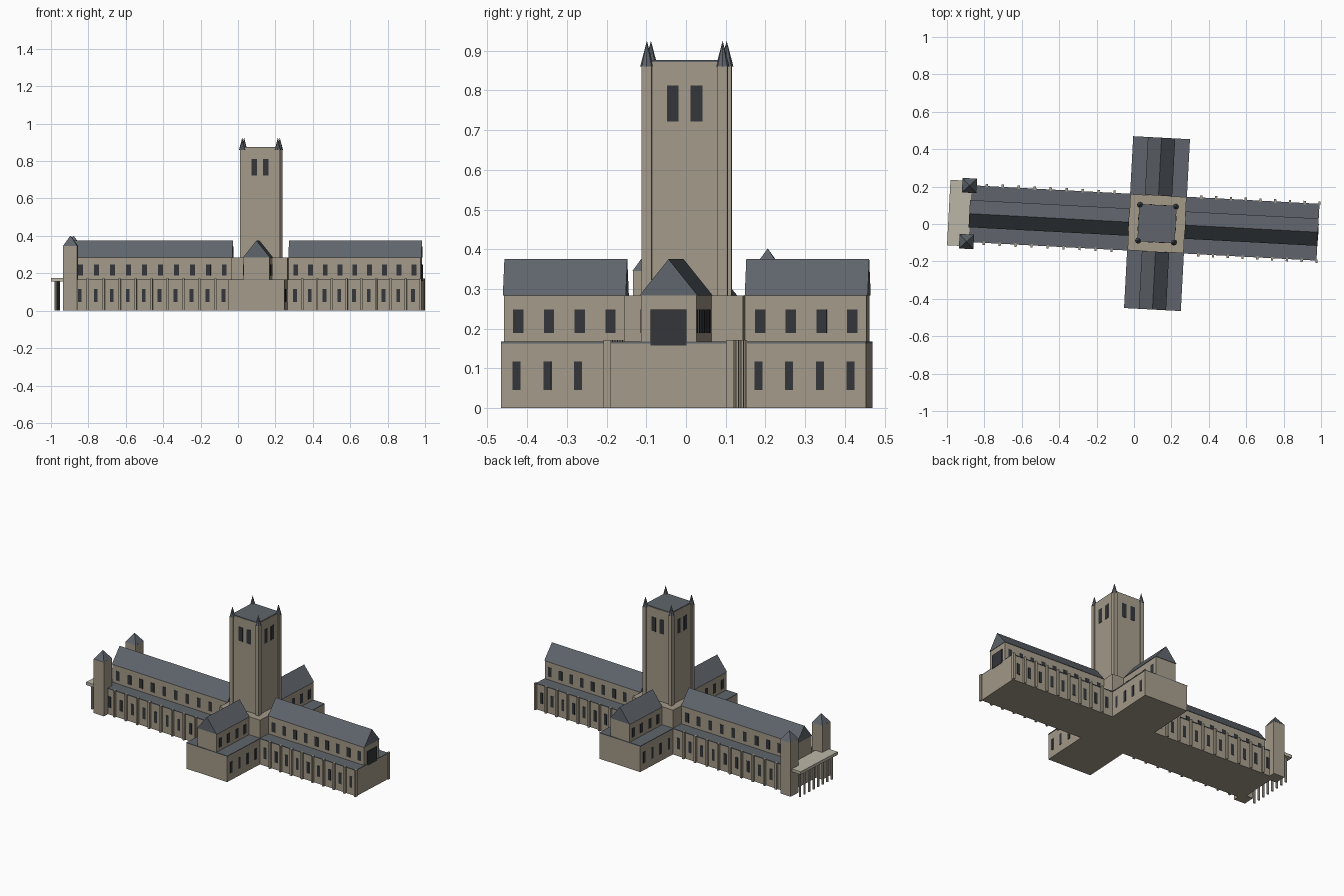
import bpy, bmesh, math
from mathutils import Matrix, Vector

if "Cube" in bpy.data.objects:
    bpy.data.objects.remove(bpy.data.objects["Cube"])

# Building frame: u along the nave, v along the transepts, turned about 3 degrees
FRAME = Matrix.Translation((0.123, 0.002, 0)) @ Matrix.Rotation(math.radians(-3.05), 4, 'Z')
WEST, EAST, ARM, CROSS, AISLE, CLER = -1.005, 0.862, 0.46, 0.15, 0.15, 0.07


def material(name, rgb):
    m = bpy.data.materials.new(name)
    m.diffuse_color = (*rgb, 1)
    m.use_nodes = True
    m.node_tree.nodes["Principled BSDF"].inputs["Base Color"].default_value = m.diffuse_color
    return m


STONE = material("stone", (0.37, 0.325, 0.25))
PALE = material("pale_stone", (0.50, 0.47, 0.39))
SLATE = material("slate", (0.115, 0.13, 0.15))
GLASS = material("dark_glass", (0.033, 0.036, 0.042))


def finish(name, bm, mat):
    bmesh.ops.recalc_face_normals(bm, faces=bm.faces)
    me = bpy.data.meshes.new(name)
    bm.to_mesh(me)
    bm.free()
    me.materials.append(mat)
    ob = bpy.data.objects.new(name, me)
    ob.matrix_world = FRAME
    bpy.context.collection.objects.link(ob)
    return ob


def add_box(bm, u0, u1, v0, v1, z0, z1):
    size = Matrix.Diagonal((abs(u1 - u0), abs(v1 - v0), z1 - z0, 1))
    mid = Matrix.Translation(((u0 + u1) / 2, (v0 + v1) / 2, (z0 + z1) / 2))
    bmesh.ops.create_cube(bm, size=1, matrix=mid @ size)


def boxes(name, mat, items):
    bm = bmesh.new()
    for b in items:
        add_box(bm, *b)
    return finish(name, bm, mat)


def cones(name, mat, spots, z0, z1, r0, r1, sides, turn=0):
    bm = bmesh.new()
    for u, v in spots:
        m = Matrix.Translation((u, v, (z0 + z1) / 2)) @ Matrix.Rotation(turn, 4, 'Z')
        bmesh.ops.create_cone(bm, cap_ends=True, segments=sides, radius1=r0, radius2=r1,
                              depth=z1 - z0, matrix=m)
    return finish(name, bm, mat)


def gable_roof(name, a, b, along_u, half=0.073, z0=0.284, z1=0.375):
    bm = bmesh.new()
    tri = []
    for w, z in ((-half, z0), (half, z0), (0, z1)):
        tri.append(bm.verts.new((a, w, z) if along_u else (w, a, z)))
    face = bm.faces.new(tri)
    ext = bmesh.ops.extrude_face_region(bm, geom=[face])
    shift = Vector((b - a, 0, 0)) if along_u else Vector((0, b - a, 0))
    bmesh.ops.translate(bm, vec=shift, verts=[g for g in ext["geom"] if isinstance(g, bmesh.types.BMVert)])
    finish(name, bm, SLATE)


def bays(a, b, n):
    return [a + (b - a) * (i + 0.5) / n for i in range(n)]


# Four arms: aisle storey, slate aisle roof, clerestory, gable roof, bay windows
arms = {"west_nave": (WEST, True, 10), "east_choir": (EAST, True, 9),
        "south_transept": (-ARM, False, 4), "north_transept": (ARM, False, 4)}
for name, (end, along_u, n) in arms.items():
    s = 1 if end > 0 else -1

    def slab(a, b, w0, w1, z0, z1, along_u=along_u):
        return (a, b, w0, w1, z0, z1) if along_u else (w0, w1, a, b, z0, z1)

    near = s * (CROSS - 0.01)
    boxes(name + "_aisles", STONE, [slab(near, end, -AISLE, AISLE, 0, 0.163)])
    boxes(name + "_aisle_roof", SLATE, [slab(near, end, -AISLE - 0.002, AISLE + 0.002, 0.163, 0.168)])
    boxes(name + "_clerestory", STONE, [slab(near, end - s * 0.003, -CLER, CLER, 0.166, 0.284)])
    gable_roof(name + "_roof", s * CROSS, end, along_u)
    win = []
    for c in bays(s * CROSS, end, n):
        for side in (-1, 1):
            win.append(slab(c - 0.01, c + 0.01, side * (AISLE - 0.005), side * (AISLE + 0.002), 0.046, 0.117))
            win.append(slab(c - 0.013, c + 0.013, side * (CLER - 0.005), side * (CLER + 0.002), 0.189, 0.248))
    boxes(name + "_windows", GLASS, win)
    if along_u:
        step = (end - s * CROSS) / n
        boxes(name + "_buttresses", STONE,
              [(s * CROSS + step * i - 0.006, s * CROSS + step * i + 0.006,
                side * (AISLE - 0.005), side * (AISLE + 0.014), 0, 0.171)
               for i in range(1, n + 1) for side in (-1, 1)])

# Great end window
boxes("east_window", GLASS, [(EAST - 0.01, EAST + 0.002, -0.045, 0.045, 0.158, 0.248)])

# Crossing block and central tower
boxes("crossing", STONE, [(-CROSS, CROSS, -CROSS, CROSS, 0, 0.284)])
boxes("tower", STONE, [(-0.1, 0.1, -0.1, 0.1, 0.28, 0.872)])
boxes("tower_roof", SLATE, [(-0.098, 0.098, -0.098, 0.098, 0.87, 0.876)])
corners = [(a * 0.0955, b * 0.0955) for a in (-1, 1) for b in (-1, 1)]
boxes("tower_corner_posts", STONE,
      [(u - 0.0125, u + 0.0125, v - 0.0125, v + 0.0125, 0.28, 0.862) for u, v in corners])
cones("tower_pinnacles", SLATE, corners, 0.86, 0.925, 0.017, 0, 8)
belfry = []
for c in (-0.03, 0.03):
    for side in (-1, 1):
        belfry.append((c - 0.015, c + 0.015, side * 0.095, side * 0.102, 0.722, 0.812))
        belfry.append((side * 0.095, side * 0.102, c - 0.015, c + 0.015, 0.722, 0.812))
boxes("belfry_windows", GLASS, belfry)

# West front turrets
turrets = [(-1.012, -0.15), (-1.012, 0.15)]
boxes("west_turrets", STONE, [(u - 0.038, u + 0.038, v - 0.038, v + 0.038, 0, 0.347) for u, v in turrets])
cones("turret_roofs", SLATE, turrets, 0.345, 0.402, 0.055, 0, 4, math.pi / 4)

# West porch
boxes("porch_slab", PALE, [(-1.115, -1.0, -0.175, 0.175, 0.156, 0.175)])
cones("porch_columns", PALE, [(-1.09, -0.15 + 0.3 * i / 7) for i in range(8)], 0, 0.158, 0.007, 0.007, 8)
